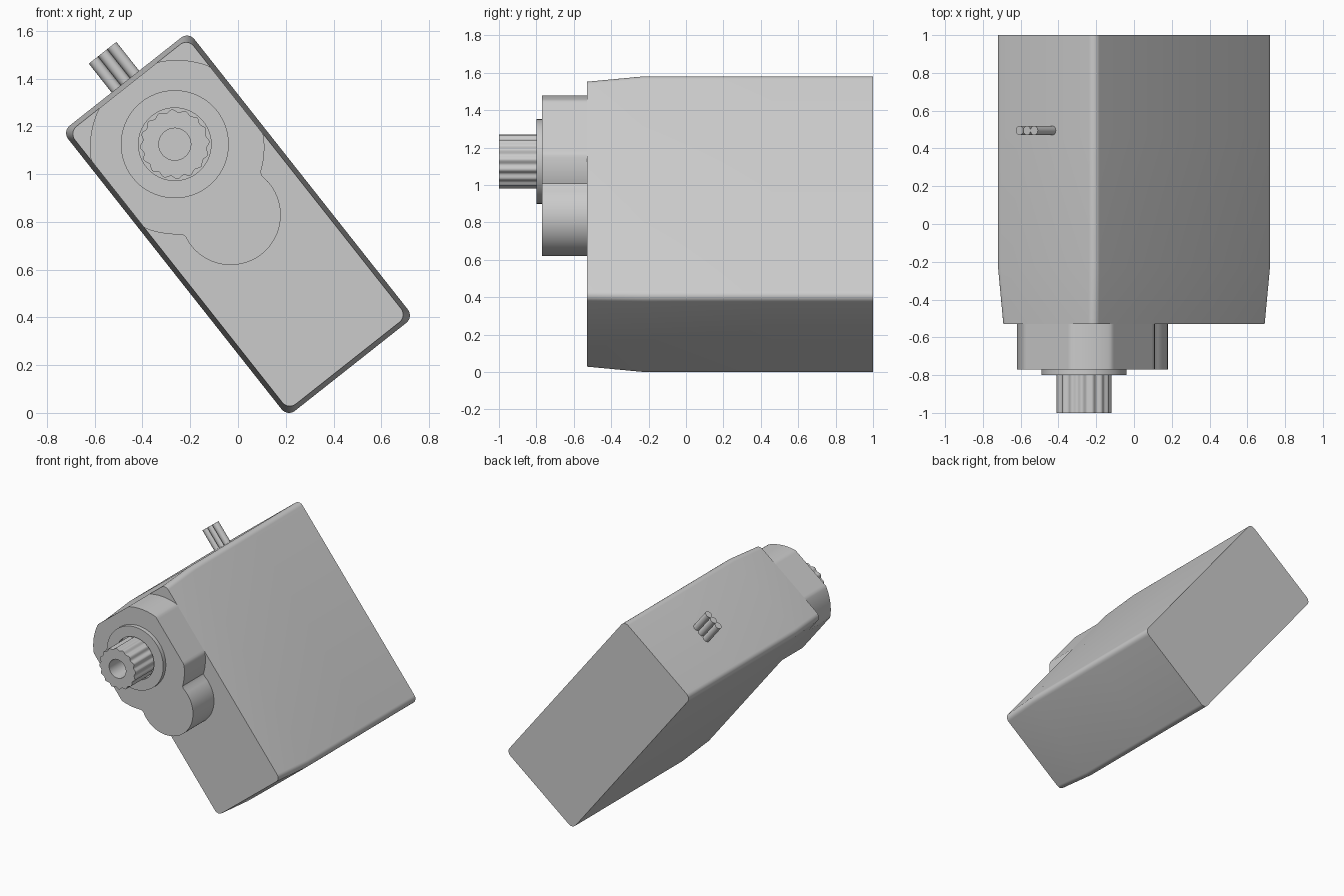
import bpy, bmesh
from math import sin, cos, pi, sqrt, radians
from mathutils import Vector

cube = bpy.data.objects.get("Cube")
if cube:
    bpy.data.objects.remove(cube, do_unlink=True)

TILT = radians(38.3)            # lean of the whole motor
U = Vector((sin(TILT), 0, -cos(TILT)))   # long axis of the case
V = Vector((cos(TILT), 0, sin(TILT)))    # short axis of the case
CENTRE = Vector((0, 0, 0.79))
SHAFT = -0.427                  # output shaft position along U

grey = bpy.data.materials.new("Grey plastic")
grey.use_nodes = True
colour = (0.6, 0.6, 0.6, 1)
grey.diffuse_color = colour
grey.node_tree.nodes["Principled BSDF"].inputs["Base Color"].default_value = colour


def place(u, v, y):
    return CENTRE + U * u + V * v + Vector((0, y, 0))


def finish(obj):
    obj.data.materials.clear()
    obj.data.materials.append(grey)
    bpy.ops.object.select_all(action='DESELECT')
    obj.select_set(True)
    bpy.context.view_layer.objects.active = obj
    bpy.ops.object.shade_smooth_by_angle(angle=radians(32))


def loft(name, rings, closed=False):
    """Join (outline, y) rings with quads; cap the ends or close the loop."""
    bm = bmesh.new()
    loops = [[bm.verts.new(place(u, v, y)) for u, v in outline] for outline, y in rings]
    pairs = list(zip(loops, loops[1:]))
    if closed:
        pairs.append((loops[-1], loops[0]))
    else:
        bm.faces.new(loops[0])
        bm.faces.new(loops[-1])
    for a, b in pairs:
        for i in range(len(a)):
            j = (i + 1) % len(a)
            bm.faces.new((a[i], a[j], b[j], b[i]))
    bmesh.ops.recalc_face_normals(bm, faces=bm.faces)
    mesh = bpy.data.meshes.new(name)
    bm.to_mesh(mesh)
    bm.free()
    obj = bpy.data.objects.new(name, mesh)
    bpy.context.collection.objects.link(obj)
    finish(obj)


def rounded_rect(a, b, r, steps=8):
    pts = []
    for q, (su, sv) in enumerate([(1, 1), (-1, 1), (-1, -1), (1, -1)]):
        for k in range(steps + 1):
            t = (q + k / steps) * pi / 2
            pts.append((su * (a - r) + r * cos(t), sv * (b - r) + r * sin(t)))
    return pts


def circle(r, n=128, teeth=0, depth=0.0):
    pts = []
    for i in range(n):
        t = 2 * pi * i / n
        rr = r - depth * abs(cos(teeth * t / 2)) ** 2
        pts.append((SHAFT + rr * cos(t), rr * sin(t)))
    return pts


def gearbox_outline(n=180):
    """Two merged discs, trimmed flush with the case front."""
    centre, big, small, gap = -0.411, 0.365, 0.21, 0.361
    pts = []
    for i in range(n):
        t = 2 * pi * (i + 0.5) / n
        r = big
        root = small ** 2 - (gap * sin(t)) ** 2
        if root > 0 and cos(t) > 0:
            r = max(r, gap * cos(t) + sqrt(root))
        r = min(r, 0.317 / abs(sin(t)))
        if cos(t) < 0:
            r = min(r, 0.33 / -cos(t))
        pts.append((centre + r * cos(t), r * sin(t)))
    return pts


# Case: tapered front shell and rear cover
section = rounded_rect(0.761, 0.337, 0.04)
front = rounded_rect(0.741, 0.317, 0.04)
loft("front_case", [(front, -0.53), (section, -0.23), (section, 0.46)])
loft("rear_cover", [(section, 0.46), (section, 1.0)])

# Gearbox hump, collar and splined hollow shaft
hump = gearbox_outline()
loft("gearbox_hump", [(hump, -0.77), (hump, -0.53)])
outer, inner = circle(0.226), circle(0.152)
loft("shaft_collar", [(outer, -0.77), (outer, -0.80), (inner, -0.80), (inner, -0.77)], True)
spline, bore = circle(0.146, teeth=16, depth=0.012), circle(0.067)
loft("output_shaft", [(spline, -0.77), (spline, -1.0), (bore, -1.0), (bore, -0.8)])

# Three cable wires leaving the upper end
for i, name in enumerate(("wire_lower", "wire_middle", "wire_upper")):
    bpy.ops.mesh.primitive_cylinder_add(
        vertices=32, radius=0.0245, depth=0.175,
        location=place(-0.8275, (i - 1) * 0.049, 0.495), rotation=(0, -TILT, 0))
    wire = bpy.context.object
    wire.name = name
    finish(wire)
